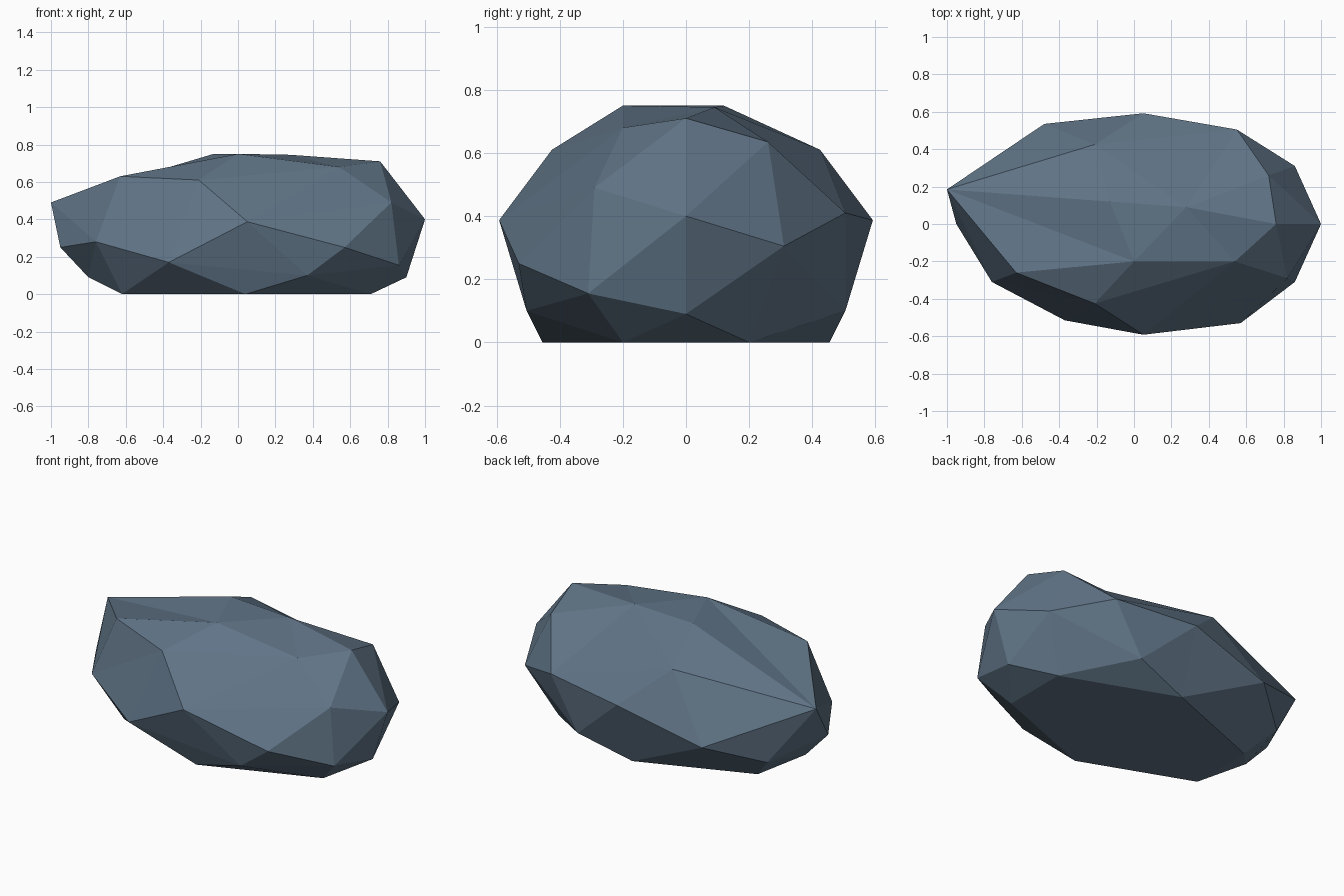
import bpy
import bmesh
from mathutils import Vector

default = bpy.data.objects.get("Cube")
if default:
    bpy.data.objects.remove(default, do_unlink=True)


def mirrored(points):
    """Each point followed by its twin across the long axis."""
    return [(x, side * y, z) for x, y, z in points for side in (1, -1)]


# Outline of the flat underside, then the corners of the boulder going up
base_points = mirrored([(.71, .2, 0), (.04, .455, 0), (-.62, .2, 0)])
low_points = mirrored([(.37, .505, .1)]) + [
    (.9, 0, .09), (-.8, 0, .09), (-.76, .31, .15), (-.37, -.515, .17)]
rim_points = mirrored([(.05, .592, .387)]) + [
    (1, 0, .4), (.86, .31, .305), (.55, .505, .41), (-.48, .535, .25),
    (-1, .185, .49), (-.95, 0, .25), (-.76, -.31, .28),
    (.57, -.53, .25), (.86, -.31, .155)]
crown_points = mirrored([(-.21, .425, .61)]) + [
    (.82, -.29, .49), (.76, 0, .71), (.72, .26, .635), (.54, -.2, .68),
    (0, -.2, .75), (-.13, .12, .75), (.28, .09, .745), (-.63, -.26, .63)]

bm = bmesh.new()
home = {}


def add_ring(points):
    """Place corners on a unit ball and remember where they belong."""
    ring = []
    for x, y, z in points:
        ball = Vector((x, y / .6, (z - .38) / .4)).normalized()
        vert = bm.verts.new(ball)
        home[vert] = Vector((x, y, z))
        ring.append(vert)
    return ring


base, low, rim, crown = map(
    add_ring, (base_points, low_points, rim_points, crown_points))

# Facet the ball, then move every corner to its place on the boulder
bmesh.ops.convex_hull(bm, input=list(bm.verts))
for vert, position in home.items():
    vert.co = position


def ridge(a, b):
    """Turn the crossing edge so that a facet edge runs from a to b."""
    if any(e.other_vert(a) == b for e in a.link_edges):
        return
    for edge in list(bm.edges):
        if len(edge.link_faces) != 2:
            continue
        tips = {v for f in edge.link_faces for v in f.verts} - set(edge.verts)
        if tips == {a, b}:
            bmesh.utils.edge_rotate(edge, True)
            return


# Creases and valleys of the chipped facets
tail = rim[6]
for a, b in (
        (crown[9], crown[6]), (crown[6], crown[5]), (crown[9], crown[1]),
        (tail, crown[7]), (tail, crown[6]), (tail, crown[0]),
        (rim[4], crown[4]), (rim[4], crown[0]), (rim[4], crown[8]),
        (crown[7], crown[8]), (crown[8], crown[3]),
        (rim[0], rim[4]), (rim[0], rim[5]), (rim[0], base[2]),
        (low[5], crown[9]), (low[5], crown[1]), (low[5], rim[1]),
        (low[5], rim[8]), (rim[1], rim[9]), (rim[1], low[1]),
        (rim[2], rim[3]), (rim[3], low[2])):
    ridge(a, b)

bmesh.ops.recalc_face_normals(bm, faces=list(bm.faces))
mesh = bpy.data.meshes.new("boulder")
bm.to_mesh(mesh)
bm.free()

# Slate stone
stone = bpy.data.materials.new("slate_blue_stone")
stone.use_nodes = True
colour = (.117, .175, .24, 1)
stone.diffuse_color = colour
stone.node_tree.nodes["Principled BSDF"].inputs["Base Color"].default_value = colour
mesh.materials.append(stone)

boulder = bpy.data.objects.new("boulder", mesh)
bpy.context.collection.objects.link(boulder)
